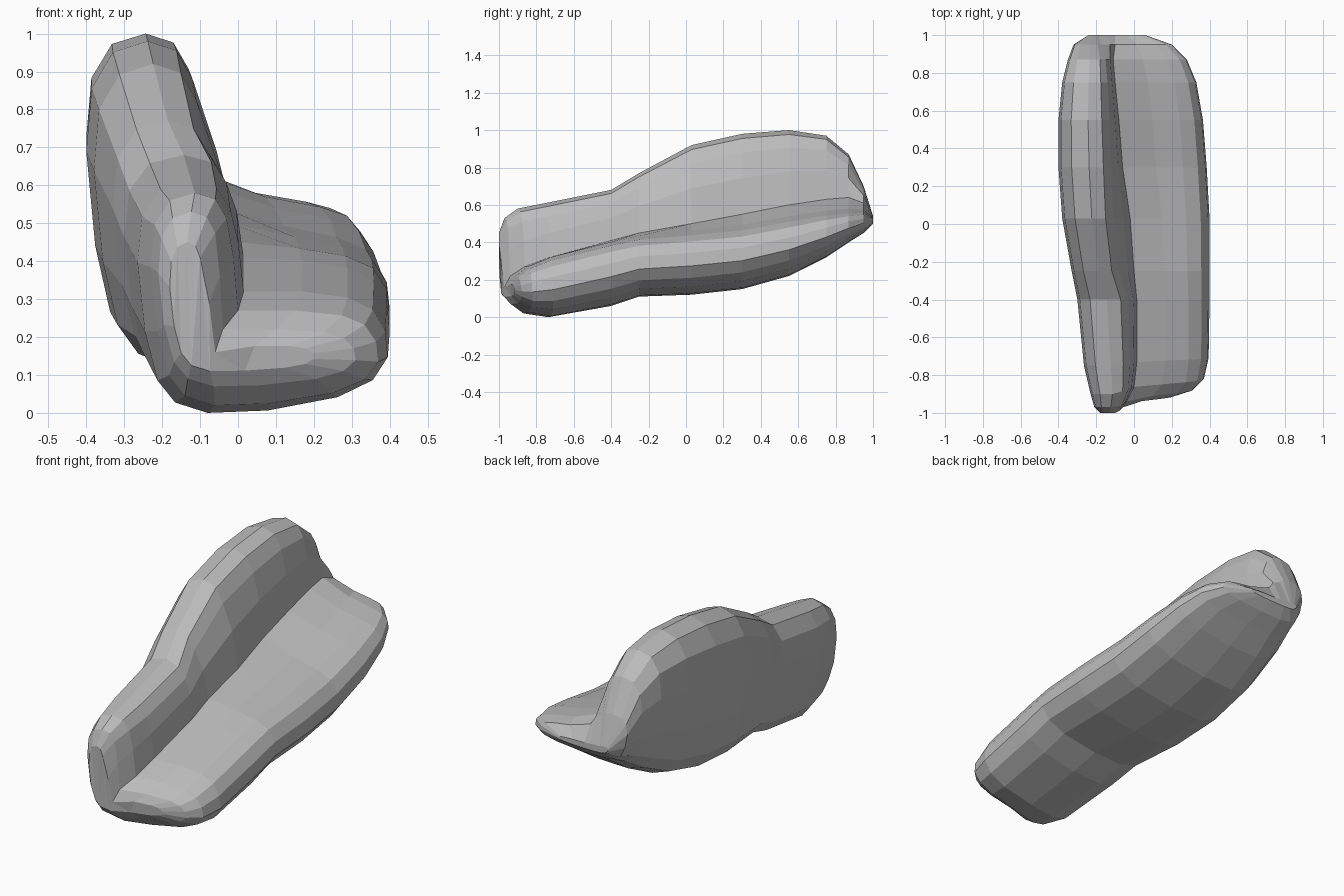
import bpy
import bmesh

cube = bpy.data.objects.get("Cube")
if cube:
    bpy.data.objects.remove(cube)

# Stations along the lounge, front to back:
# y, underside, backrest top, outer x, inner x, crease x, crease z, seat edge x, seat edge z
STATIONS = [
    (-1.0, .11, .45, -.18, -.1, -.06, .16, .2, .18),
    (-.97, .07, .53, -.21, -.06, -.04, .22, .31, .22),
    (-.9, .02, .58, -.23, -.03, 0, .27, .37, .27),
    (-.75, 0, .61, -.265, -.02, .015, .32, .395, .32),
    (-.4, .06, .68, -.3, -.03, .015, .41, .4, .4),
    (-.25, .11, .77, -.33, -.08, 0, .45, .4, .43),
    (.03, .12, .92, -.38, -.11, -.02, .5, .4, .455),
    (.3, .15, .98, -.4, -.12, -.06, .55, .385, .48),
    (.55, .22, 1, -.4, -.13, -.08, .6, .365, .525),
    (.75, .32, .97, -.38, -.14, -.1, .63, .33, .555),
    (.87, .4, .87, -.35, -.15, -.11, .64, .28, .565),
    (.95, .45, .7, -.32, -.17, -.1, .61, .2, .565),
    (1.0, .5, .54, -.24, -.19, -.1, .53, .06, .53),
]


def section(bottom, top, left, inner, crease, valley, right, seat):
    """Rounded L profile: backrest on the left, seat on the right."""
    h, t = top - bottom, seat - bottom
    w, full = inner - left, right - left
    return [
        # outer side of the backrest
        (left + .58 * w, top),
        (left + .25 * w, top - .035 * h),
        (left + .05 * w, top - .15 * h),
        (left, top - .35 * h),
        (left + .03 * full, top - .65 * h),
        (left + .08 * full, bottom + .14 * h),
        (left + .15 * full, bottom + .045 * h),
        # underside
        (left + .28 * full, bottom),
        (left + .52 * full, bottom + .02 * t),
        (right - .2 * full, bottom + .13 * t),
        (right - .06 * full, bottom + .27 * t),
        # rounded seat edge
        (right, bottom + .46 * t),
        (right - .01 * full, bottom + .67 * t),
        (right - .06 * full, seat - .15 * t),
        (right - .16 * full, seat - .05 * t),
        # seat top, rising to the crease, and inner side of the backrest
        (crease * .6 + right * .4, seat + .2 * (valley - seat)),
        (crease, valley),
        (crease * .6 + inner * .4, valley + .45 * (top - valley)),
        (inner, top - .12 * h),
        (inner - .15 * w, top - .03 * h),
    ]


def place(bm, y, x, z):
    """At the front, the seat lip and the underside curve back."""
    front = max(0, (-y - .6) / .4)
    lip = min(.05, max(0, x + .1) / 2) + .12 * max(0, x)
    under = max(0, .25 - z) / 10
    return bm.verts.new((x, y + front * (lip + under), z))


# Loft the sections into one closed body
bm = bmesh.new()
rings = [[place(bm, y, x, z) for x, z in section(*sizes)]
         for y, *sizes in STATIONS]
for a, b in zip(rings, rings[1:]):
    for i in range(len(a)):
        j = (i + 1) % len(a)
        bm.faces.new((a[i], a[j], b[j], b[i]))
caps = [bm.faces.new(rings[0]), bm.faces.new(rings[-1])]
bmesh.ops.triangulate(bm, faces=caps)
bmesh.ops.recalc_face_normals(bm, faces=bm.faces)

mesh = bpy.data.meshes.new("lounge_body")
bm.to_mesh(mesh)
bm.free()
lounge = bpy.data.objects.new("lounge_body", mesh)
bpy.context.collection.objects.link(lounge)

# Plain grey upholstery
grey = bpy.data.materials.new("grey upholstery")
grey.use_nodes = True
colour = (.5, .5, .5, 1)
grey.diffuse_color = colour
grey.node_tree.nodes["Principled BSDF"].inputs["Base Color"].default_value = colour
mesh.materials.append(grey)
